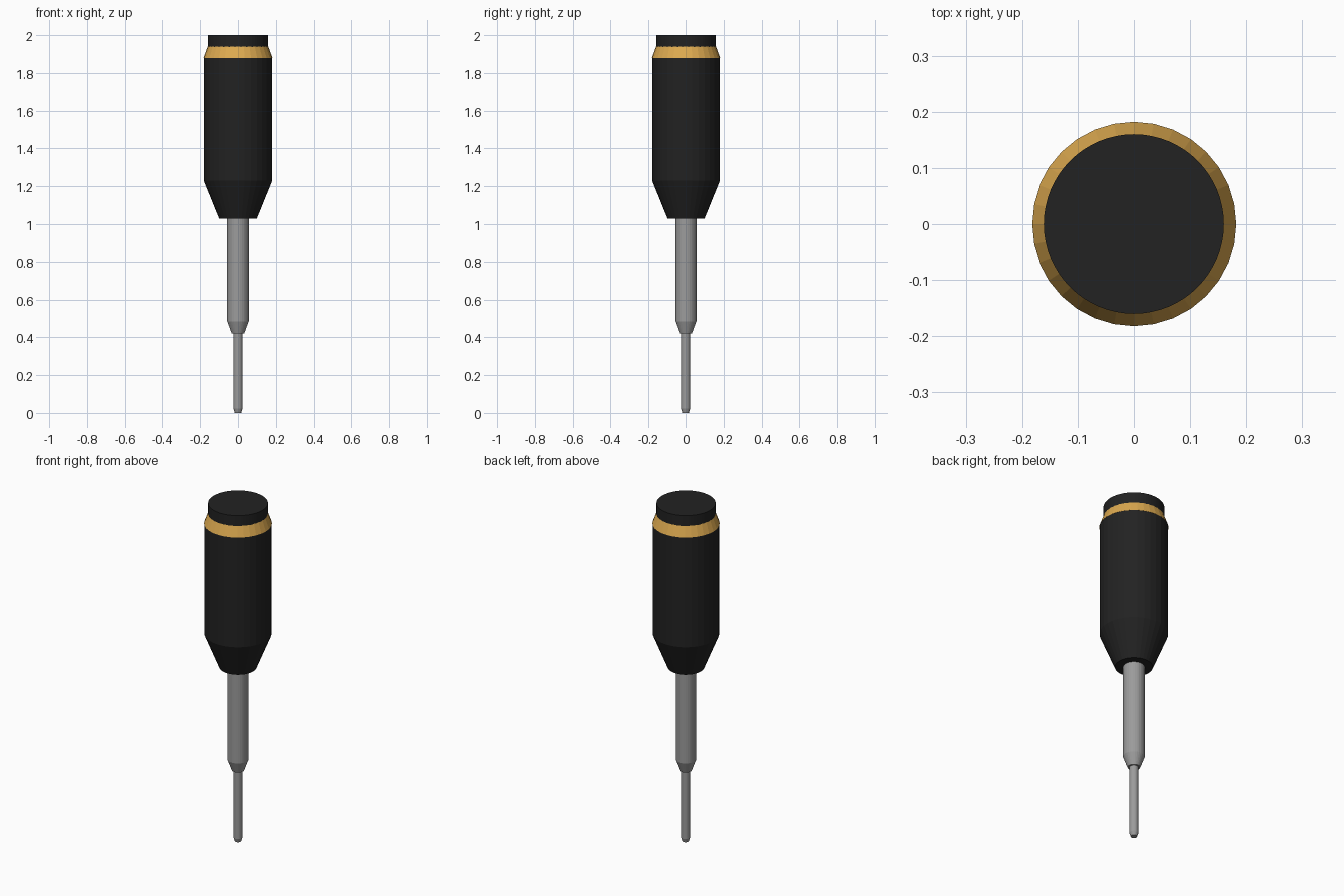
import bpy, bmesh, math

if "Cube" in bpy.data.objects:
    bpy.data.objects.remove(bpy.data.objects["Cube"])


def material(name, rgb):
    m = bpy.data.materials.new(name)
    m.diffuse_color = (*rgb, 1)
    m.use_nodes = True
    m.node_tree.nodes["Principled BSDF"].inputs["Base Color"].default_value = m.diffuse_color
    return m


BLACK = material("black_rubber", (0.016, 0.016, 0.016))
GOLD = material("gold_band", (0.72, 0.40, 0.08))
STEEL = material("grey_steel", (0.33, 0.33, 0.33))


def turned(name, profile, sides, mat):
    """Closed solid turned about z from (radius, height) points, bottom to top."""
    bm = bmesh.new()
    rings = [[bm.verts.new((r * math.cos(math.tau * i / sides),
                            r * math.sin(math.tau * i / sides), z))
              for i in range(sides)] for r, z in profile]
    for lo, hi in zip(rings, rings[1:]):
        for i in range(sides):
            j = (i + 1) % sides
            bm.faces.new((lo[i], lo[j], hi[j], hi[i]))
    bm.faces.new(rings[0][::-1])
    bm.faces.new(rings[-1])
    me = bpy.data.meshes.new(name)
    bm.to_mesh(me)
    bm.free()
    me.materials.append(mat)
    ob = bpy.data.objects.new(name, me)
    bpy.context.collection.objects.link(ob)
    return ob


# Steel parts: thin tip with a chamfered end, and the thicker shaft with its taper
turned("tip_rod", [(0.017, 0), (0.024, 0.022), (0.024, 0.43)], 32, STEEL)
turned("shaft", [(0.033, 0.42), (0.057, 0.485), (0.057, 1.04)], 32, STEEL)

# Handle: tapered grip, coloured bevel band and end cap
turned("grip", [(0.10, 1.03), (0.181, 1.23), (0.181, 1.88)], 32, BLACK)
turned("band", [(0.182, 1.88), (0.16, 1.94)], 32, GOLD)
turned("end_cap", [(0.16, 1.93), (0.16, 2.0)], 64, BLACK)
